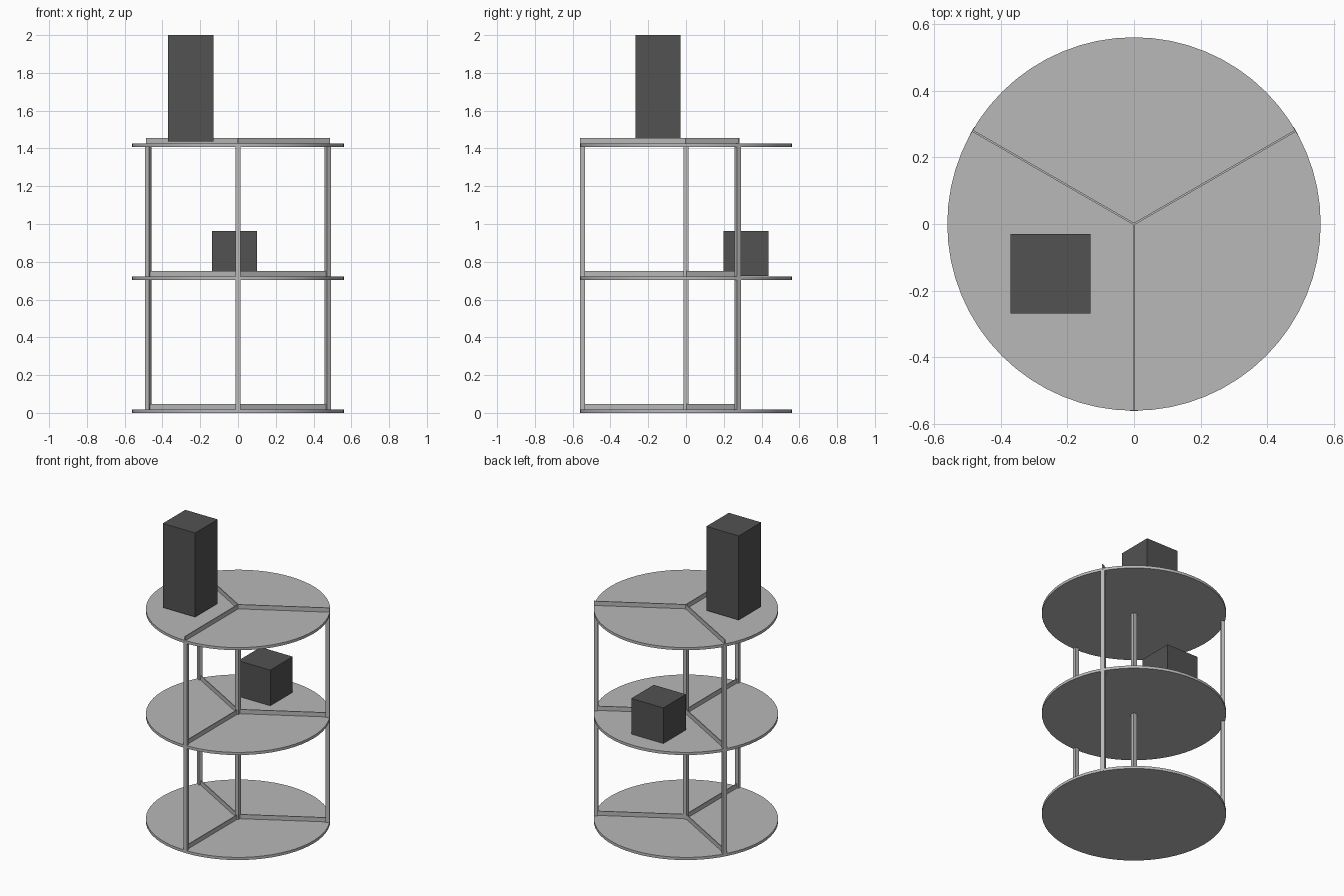
import bpy, math
from mathutils import Matrix

if "Cube" in bpy.data.objects:
    bpy.data.objects.remove(bpy.data.objects["Cube"])


def material(name, v):
    m = bpy.data.materials.new(name)
    m.diffuse_color = (v, v, v, 1)
    m.use_nodes = True
    m.node_tree.nodes["Principled BSDF"].inputs["Base Color"].default_value = m.diffuse_color
    return m


metal = material("light grey metal", 0.48)
dark = material("dark grey", 0.085)

R = 0.56            # shelf radius
T = 0.018           # shelf thickness
LEVELS = (0.0, 0.704, 1.407)
ANGLES = (-90, 30, 150)


def box(name, lo, hi, mat, angle=0):
    """Box between two corners, turned about the z axis by angle degrees."""
    bpy.ops.mesh.primitive_cube_add(size=1)
    o = bpy.context.object
    o.name = name
    size = [h - l for l, h in zip(lo, hi)]
    mid = [(h + l) / 2 for l, h in zip(lo, hi)]
    o.data.transform(Matrix.Rotation(math.radians(angle), 4, 'Z')
                     @ Matrix.Translation(mid)
                     @ Matrix.Diagonal((*size, 1)))
    o.data.materials.append(mat)
    return o


# round shelves, each with three thin divider rails
for i, z in enumerate(LEVELS):
    bpy.ops.mesh.primitive_cylinder_add(vertices=64, radius=R, depth=T,
                                        location=(0, 0, z + T / 2))
    shelf = bpy.context.object
    shelf.name = f"shelf_{i + 1}"
    shelf.data.materials.append(metal)
    bpy.ops.object.shade_smooth_by_angle(angle=math.radians(30))
    for j, a in enumerate(ANGLES):
        box(f"divider_rail_{i + 1}_{j + 1}", (0, -0.003, z + 0.01),
            (R, 0.003, z + 0.047), metal, a)

# upright posts: one in the centre, three at the rim
top = LEVELS[-1] + 0.008
box("centre_post", (-0.0125, -0.0125, 0.008), (0.0125, 0.0125, top), metal)
for j, a in enumerate(ANGLES):
    box(f"rim_post_{j + 1}", (R - 0.024, -0.0125, 0.002),
        (R + 0.0005, 0.0125, top), metal, a)

# displayed boxes
box("tall_box", (-0.37, -0.268, 1.436), (-0.13, -0.03, 2.0), dark)
box("cube_box", (-0.138, 0.199, 0.724), (0.10, 0.437, 0.963), dark)
